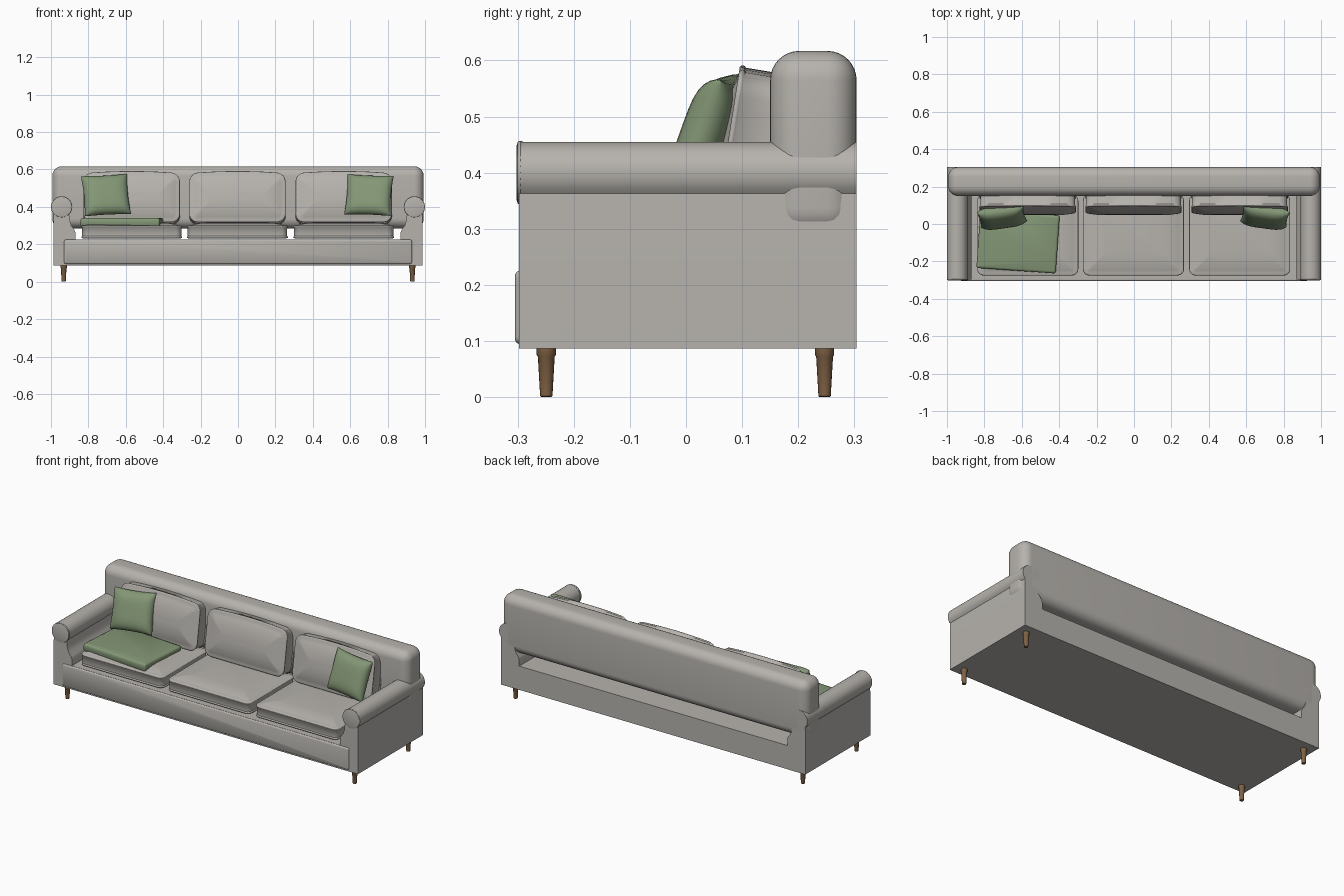
import bpy, bmesh, math
from mathutils import Matrix, Vector

if "Cube" in bpy.data.objects:
    bpy.data.objects.remove(bpy.data.objects["Cube"])


def material(name, rgb):
    m = bpy.data.materials.new(name)
    m.diffuse_color = (*rgb, 1)
    m.use_nodes = True
    m.node_tree.nodes["Principled BSDF"].inputs["Base Color"].default_value = m.diffuse_color
    return m


GREY = material("grey fabric", (0.47, 0.45, 0.42))
GREEN = material("green fabric", (0.23, 0.31, 0.18))
WOOD = material("brown wood", (0.22, 0.125, 0.06))


def finish(name, bm, mat, matrix=Matrix(), angle=40):
    bmesh.ops.recalc_face_normals(bm, faces=bm.faces)
    bm.transform(matrix)
    me = bpy.data.meshes.new(name)
    bm.to_mesh(me)
    bm.free()
    me.materials.append(mat)
    ob = bpy.data.objects.new(name, me)
    bpy.context.collection.objects.link(ob)
    bpy.context.view_layer.objects.active = ob
    ob.select_set(True)
    bpy.ops.object.shade_smooth_by_angle(angle=math.radians(angle))
    ob.select_set(False)
    return ob


def loft(rings):
    bm = bmesh.new()
    vs = [[bm.verts.new(p) for p in ring] for ring in rings]
    n = len(vs[0])
    for a, b in zip(vs, vs[1:]):
        for i in range(n):
            j = (i + 1) % n
            bm.faces.new((a[i], a[j], b[j], b[i]))
    bm.faces.new(vs[0][::-1])
    bm.faces.new(vs[-1])
    return bm


def box(name, lo, hi, bevel=0.0, seg=6):
    bm = bmesh.new()
    bmesh.ops.create_cube(bm, size=1)
    for v in bm.verts:
        v.co = Vector([(a + b) / 2 + c * (b - a) for a, b, c in zip(lo, hi, v.co)])
    if bevel:
        bmesh.ops.bevel(bm, geom=bm.edges[:], offset=bevel, segments=seg,
                        profile=0.5, affect='EDGES')
    return finish(name, bm, GREY)


def outline(w, h, r, bulge):
    """Rounded rectangle with subdivided sides; the far side may bow outwards."""
    pts = []
    for k, (sx, sy) in enumerate([(1, 1), (-1, 1), (-1, -1), (1, -1)]):
        for i in range(7):
            a = math.pi / 2 * (k + i / 6)
            pts.append((sx * (w / 2 - r) + r * math.cos(a), sy * (h / 2 - r) + r * math.sin(a)))
        nxt = [(-1, 1), (-1, -1), (1, -1), (1, 1)][k]
        a = math.pi / 2 * (k + 1)
        x1, y1 = pts[-1]
        x2 = nxt[0] * (w / 2 - r) + r * math.cos(a)
        y2 = nxt[1] * (h / 2 - r) + r * math.sin(a)
        pts += [(x1 + (x2 - x1) * t / 6, y1 + (y2 - y1) * t / 6) for t in range(1, 6)]
    return [(x, y + bulge * (1 - (2 * x / w) ** 2) * max(0, 2 * y / h)) for x, y in pts]


def padded(name, w, h, profile, corner, matrix, mat=GREY, bulge=0.0):
    """Cushion lofted from (inset, height) pairs."""
    rings = []
    for inset, z in profile:
        r = max(corner - inset, 0.006)
        rings.append([(x, y, z) for x, y in outline(w - 2 * inset, h - 2 * inset, r, bulge)])
    return finish(name, loft(rings), mat, matrix, 50)


def piped(bottom, top, crown):
    """Cushion profile with a raised cord along both edges and a domed face."""
    p = [(0.10, bottom), (0.012, bottom)]
    for z, s in ((bottom + 0.006, 1), (top - 0.006, 1)):
        p += [(0.006 - 0.006 * math.sin(a), z - 0.006 * math.cos(a))
              for a in (0.4, 1.0, 1.57, 2.2, 2.8)]
    p += [(0.013, top - 0.001)]
    p += [(0.013 + 0.10 * t, top + crown * math.sin(t * math.pi / 2)) for t in (0.15, 0.35, 0.6, 1)]
    return p


# Base frame and padded front rail
box("base", (-0.9, -0.298, 0.087), (0.9, 0.303, 0.226))
padded("front_rail", 1.86, 0.13, [(0, 0), (0, 0.012), (0.002, 0.016), (0.007, 0.019)], 0.012,
       Matrix.Translation((0, -0.286, 0.16)) @ Matrix.Rotation(math.pi / 2, 4, 'X'))

# Backrest
box("backrest", (-0.993, 0.15, 0.285), (0.993, 0.304, 0.617), 0.052, 8)

# Rolled arms: extruded section plus a thin round facing at the front
arc = [(0.945 + 0.055 * math.cos(math.radians(a)), 0.4 + 0.055 * math.sin(math.radians(a)))
       for a in range(222, -46, -12)]
section = [(0.87, 0.087), (0.87, 0.265), (0.876, 0.28), (0.891, 0.30), (0.899, 0.325),
           (0.901, 0.35)] + arc + [(0.987, 0.345), (0.987, 0.087)]
for side, s in (("left", -1), ("right", 1)):
    finish("arm_" + side, loft([[(s * x, y, z) for x, z in section] for y in (-0.298, 0.304)]),
           GREY, angle=35)
    rings = []
    for r, y in ((0.055, -0.29), (0.057, -0.295), (0.055, -0.30), (0.048, -0.302)):
        rings.append([(s * 0.943 + r * math.cos(i * math.pi / 16), y,
                       0.4 + r * math.sin(i * math.pi / 16)) for i in range(32)])
    finish("arm_facing_" + side, loft(rings), GREY)

# Seat and back cushions
lean = Matrix.Rotation(math.radians(81), 4, 'X')
for i, x in enumerate((-0.568, -0.003, 0.565)):
    padded(f"seat_cushion_{i + 1}", 0.54, 0.435, piped(0.232, 0.30, 0.016), 0.035,
           Matrix.Translation((x, -0.058, 0)))
    padded(f"back_cushion_{i + 1}", 0.515, 0.265, piped(-0.045, 0.042, 0.02), 0.045,
           Matrix.Translation((x, 0.115, 0.443)) @ lean, bulge=0.012)


# Throw pillows: two puffed sheets with pinched corners
def pillow(name, x, turn, roll):
    n = 16
    bm = bmesh.new()
    for s in (-1, 1):
        grid = []
        for i in range(n + 1):
            for j in range(n + 1):
                u, v = (-math.cos(math.pi * k / n) for k in (i, j))
                puff = 0.044 * ((1 - u ** 4) * (1 - v ** 4)) ** 0.5
                grid.append(bm.verts.new((0.125 * u * (1 - 0.05 * (1 - v * v)),
                                          0.114 * v * (1 - 0.05 * (1 - u * u)), s * puff)))
        for i in range(n):
            for j in range(n):
                a = i * (n + 1) + j
                bm.faces.new((grid[a], grid[a + n + 1], grid[a + n + 2], grid[a + 1]))
    bmesh.ops.remove_doubles(bm, verts=bm.verts, dist=1e-5)
    m = (Matrix.Translation((x, 0.038, 0.463)) @ Matrix.Rotation(math.radians(turn), 4, 'Z')
         @ Matrix.Rotation(math.radians(70), 4, 'X') @ Matrix.Rotation(math.radians(roll), 4, 'Z'))
    finish(name, bm, GREEN, m, 60)


pillow("pillow_left", -0.706, 7, 3)
pillow("pillow_right", 0.70, -7, -2)

# Folded blanket
padded("blanket", 0.425, 0.31, [(0.004, 0.296), (0, 0.302), (0, 0.33), (0.003, 0.337), (0.012, 0.341)],
       0.012, Matrix.Translation((-0.62, -0.095, 0)) @ Matrix.Rotation(math.radians(-4), 4, 'Z'), GREEN)

# Tapered legs
for fx, x in (("left", -0.932), ("right", 0.932)):
    for fy, y in (("front", -0.249), ("back", 0.247)):
        rings = [[(x + r * math.cos(i * math.pi / 8), y + r * math.sin(i * math.pi / 8), z)
                  for i in range(16)]
                 for r, z in ((0.009, 0), (0.011, 0.002), (0.015, 0.072), (0.017, 0.075), (0.017, 0.09))]
        finish(f"leg_{fy}_{fx}", loft(rings), WOOD)
